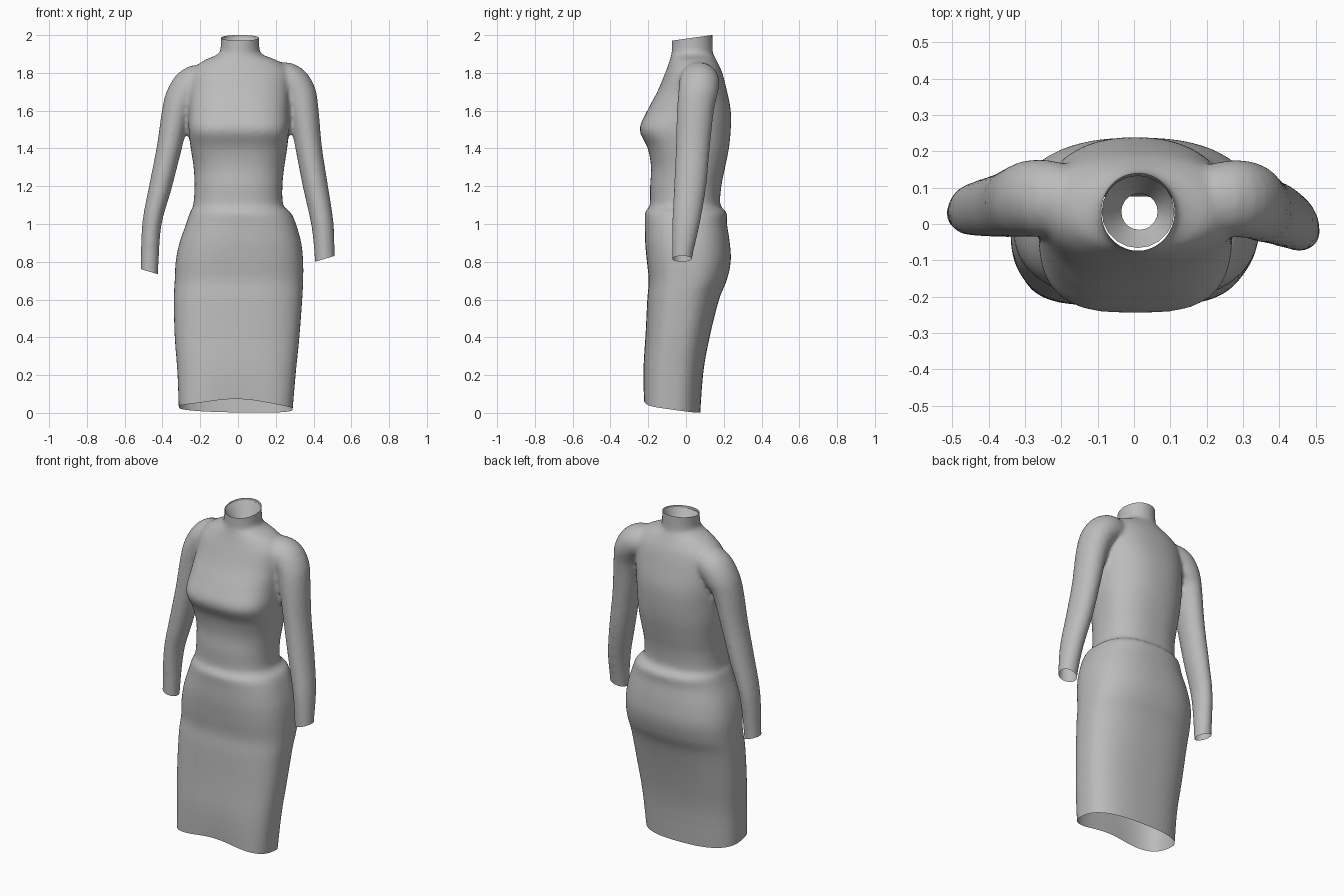
import bpy, bmesh, math
from mathutils import Vector

if "Cube" in bpy.data.objects:
    bpy.data.objects.remove(bpy.data.objects["Cube"])

grey = bpy.data.materials.new("grey_fabric")
grey.use_nodes = True
colour = (0.5, 0.5, 0.5, 1)
grey.diffuse_color = colour
grey.node_tree.nodes["Principled BSDF"].inputs["Base Color"].default_value = colour


def smooth_rows(rows, steps=4):
    """Catmull-Rom interpolation between rows of measurements."""
    out = []
    for i in range(len(rows) - 1):
        a, b = rows[max(i - 1, 0)], rows[i]
        c, d = rows[i + 1], rows[min(i + 2, len(rows) - 1)]
        for k in range(steps):
            t = k / steps
            out.append([q + t * ((r - p) + t * ((2*p - 5*q + 4*r - s) + t * (3*q - p - 3*r + s))) / 2
                        for p, q, r, s in zip(a, b, c, d)])
    return out + [list(rows[-1])]


def loft(bm, rings, capped=True):
    loops = [[bm.verts.new(p) for p in ring] for ring in rings]
    n = len(loops[0])
    for lo, hi in zip(loops, loops[1:]):
        for i in range(n):
            bm.faces.new((lo[i], lo[(i + 1) % n], hi[(i + 1) % n], hi[i]))
    if capped:
        bm.faces.new(loops[0][::-1])
        bm.faces.new(loops[-1])


def power(v, e):
    return math.copysign(abs(v) ** (2 / e), v)


def body_ring(z, x0, x1, y0, y1, front, back, n=64):
    ring = []
    for i in range(n):
        a = math.tau * i / n
        c, s = math.cos(a), math.sin(a)
        e = front if s < 0 else back
        ring.append(((x0 + x1) / 2 + (x1 - x0) / 2 * power(c, e),
                     (y0 + y1) / 2 + (y1 - y0) / 2 * power(s, e), z))
    return ring


def sleeve_rings(rows, n=28):
    # each row: x, y, z, radius across, radius in depth
    rows = smooth_rows(rows)
    rings = []
    for i, (x, y, z, r, depth) in enumerate(rows):
        p, q = rows[max(i - 1, 0)], rows[min(i + 1, len(rows) - 1)]
        along = Vector((q[0] - p[0], 0, q[2] - p[2])).normalized()
        side = Vector((0, 1, 0)).cross(along)
        rings.append([Vector((x, y, z)) + side * r * math.cos(math.tau * k / n)
                      + Vector((0, depth * math.sin(math.tau * k / n), 0)) for k in range(n)])
    return rings


# Body: z, right, left, front, back, front squareness, back squareness
body = [
    (-.10, -.31, .28, -.24, .07, 2.9, 2.6),
    (.20, -.32, .305, -.23, .09, 2.9, 2.6),
    (.40, -.335, .325, -.215, .125, 2.8, 2.5),
    (.60, -.34, .34, -.205, .175, 2.7, 2.4),
    (.70, -.335, .345, -.197, .215, 2.7, 2.4),
    (.80, -.33, .345, -.207, .237, 2.7, 2.4),
    (.90, -.31, .335, -.216, .232, 2.6, 2.4),
    (1.0, -.275, .307, -.217, .217, 2.5, 2.4),
    (1.06, -.255, .28, -.217, .215, 2.4, 2.4),
    (1.10, -.237, .24, -.192, .182, 2.4, 2.4),
    (1.20, -.23, .235, -.19, .187, 2.4, 2.4),
    (1.30, -.235, .245, -.185, .207, 2.5, 2.4),
    (1.40, -.25, .26, -.202, .227, 2.8, 2.3),
    (1.50, -.262, .27, -.245, .237, 3.0, 2.3),
    (1.60, -.262, .27, -.205, .237, 2.7, 2.3),
    (1.70, -.26, .275, -.152, .218, 2.4, 2.3),
    (1.80, -.25, .275, -.11, .192, 2.2, 2.2),
    (1.86, -.19, .22, -.088, .165, 2, 2),
    (1.895, -.115, .135, -.078, .147, 2, 2),
    (1.93, -.092, .113, -.075, .141, 2, 2),
    (2.1, -.092, .115, -.072, .139, 2, 2),
]
bm = bmesh.new()
loft(bm, [body_ring(*row) for row in smooth_rows(body)])

# Sleeves, from inside the shoulder to beyond the cuff
left_sleeve = [
    (.15, .06, 1.755, .09, .09), (.26, .07, 1.76, .095, .105), (.32, .065, 1.70, .09, .105),
    (.347, .05, 1.6, .08, .098), (.375, .036, 1.4, .07, .09), (.41, .022, 1.2, .066, .085),
    (.447, 0, 1.0, .059, .073), (.459, -.02, .82, .053, .053), (.463, -.025, .70, .051, .05)]
right_sleeve = [
    (-.13, .06, 1.75, .09, .09), (-.23, .07, 1.745, .095, .105), (-.29, .07, 1.68, .09, .105),
    (-.325, .062, 1.6, .077, .098), (-.365, .052, 1.4, .066, .088), (-.41, .045, 1.2, .06, .08),
    (-.456, .038, 1.0, .051, .068), (-.469, .03, .76, .047, .05), (-.472, .03, .64, .046, .05)]
for rows in (left_sleeve, right_sleeve):
    loft(bm, sleeve_rings(rows))
bmesh.ops.recalc_face_normals(bm, faces=bm.faces)
mesh = bpy.data.meshes.new("dress")
bm.to_mesh(mesh)
bm.free()
dress = bpy.data.objects.new("dress", mesh)
bpy.context.collection.objects.link(dress)

# Merge the parts into one skin and soften the armholes
remesh = dress.modifiers.new("merge", 'REMESH')
remesh.mode = 'VOXEL'
remesh.voxel_size = 0.012
soften = dress.modifiers.new("soften", 'SMOOTH')
soften.factor = 0.5
soften.iterations = 5
bpy.context.view_layer.update()
evaluated = dress.evaluated_get(bpy.context.evaluated_depsgraph_get())
skin = bpy.data.meshes.new_from_object(evaluated)
dress.modifiers.clear()
dress.data = skin

# Cut the openings: neck, hem and cuffs
bm = bmesh.new()
bm.from_mesh(skin)


def cut(point, outward, test):
    faces = [f for f in bm.faces if test(f.calc_center_median())]
    edges = {e for f in faces for e in f.edges}
    verts = {v for f in faces for v in f.verts}
    bmesh.ops.bisect_plane(bm, geom=faces + list(edges) + list(verts), dist=1e-5, plane_co=point,
                           plane_no=outward, clear_outer=True)


cut((0, .035, 1.986), (0, -.14, 1), lambda c: c.z > 1.9)
cut((0, -.08, .024), (-.02, -.14, -1), lambda c: c.z < .3 and abs(c.x) < .4)
cut((.457, 0, .815), (.3, 0, -1), lambda c: c.x > .37 and c.z < 1)
cut((-.47, 0, .748), (-.3, 0, -1), lambda c: c.x < -.38 and c.z < 1)

# Raised, slightly tucked centre of the front hem
for v in bm.verts:
    if v.co.z < .4 and v.co.y < -.08 and abs(v.co.x) < .3:
        w = (1 - max(v.co.z, 0) / .4) ** 2 * min(1, (-.08 - v.co.y) / .1)
        w *= math.cos(math.pi * v.co.x / .6) ** 2
        v.co.z += .035 * w
        v.co.y += .02 * w
bm.to_mesh(skin)
bm.free()

# Collar lining: funnel tucked inside the neck
bm = bmesh.new()
loft(bm, [[(cx + r * math.cos(math.tau * i / 20), cy + r * math.sin(math.tau * i / 20),
            z + tilt * math.sin(math.tau * i / 20)) for i in range(20)]
          for cx, cy, z, r, tilt in ((.011, .034, 1.975, .1, .014), (.014, .034, 1.93, .075, .008),
                                     (.015, .034, 1.89, .05, 0))], capped=False)
mesh = bpy.data.meshes.new("collar_lining")
bm.to_mesh(mesh)
bm.free()
lining = bpy.data.objects.new("collar_lining", mesh)
bpy.context.collection.objects.link(lining)

for ob in (dress, lining):
    ob.data.materials.clear()
    ob.data.materials.append(grey)
    for p in ob.data.polygons:
        p.use_smooth = True
        p.material_index = 0
